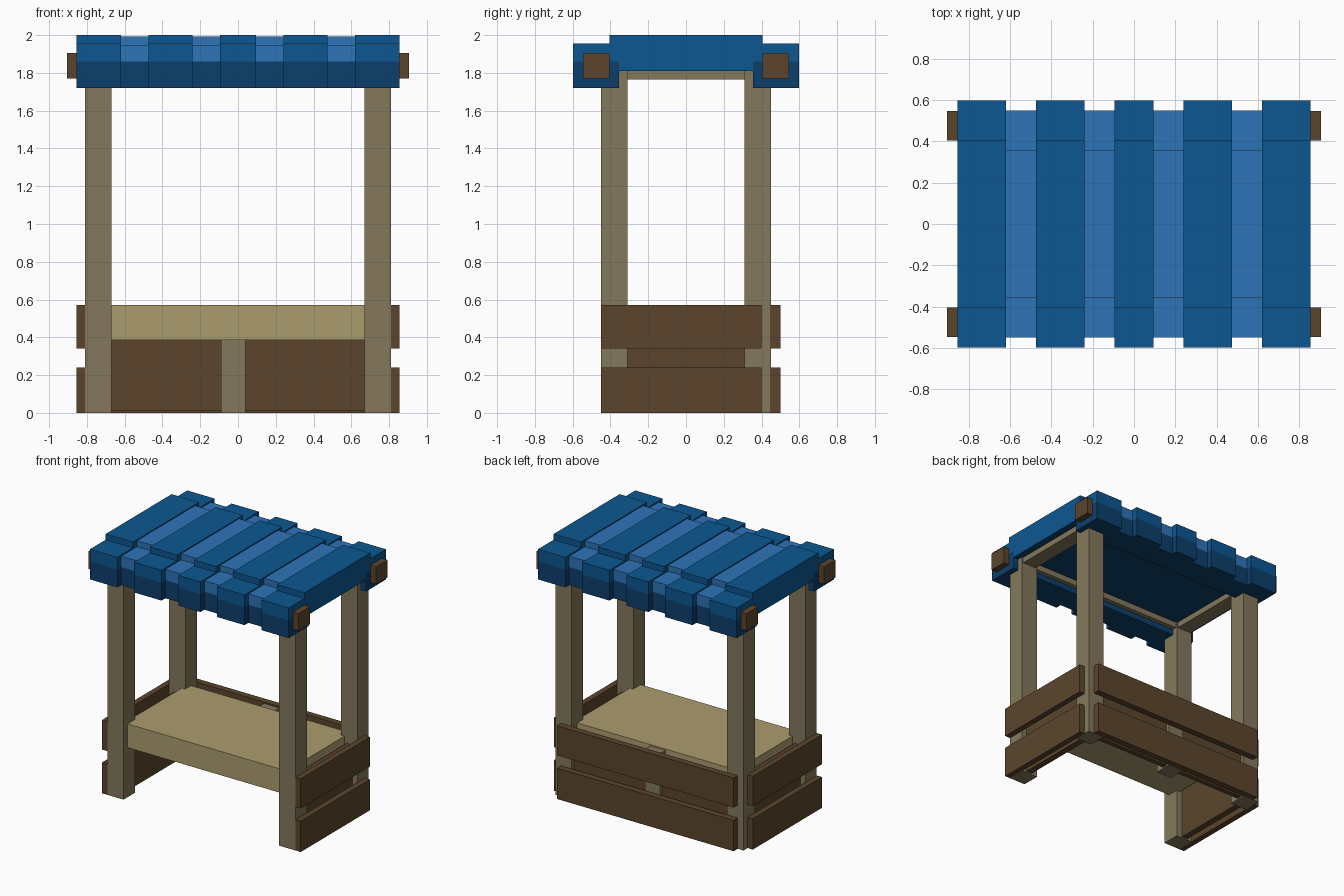
import bpy
import bmesh

if "Cube" in bpy.data.objects:
    bpy.data.objects.remove(bpy.data.objects["Cube"])


def material(name, hex_code):
    rgb = []
    for i in (0, 2, 4):
        c = int(hex_code[i:i + 2], 16) / 255
        rgb.append(c / 12.92 if c <= 0.04045 else ((c + 0.055) / 1.055) ** 2.4)
    m = bpy.data.materials.new(name)
    m.use_nodes = True
    m.diffuse_color = (*rgb, 1)
    m.node_tree.nodes["Principled BSDF"].inputs["Base Color"].default_value = (*rgb, 1)
    return m


POST = material("weathered wood", "85795C")
SHELF = material("pale wood", "AB9C6F")
BROWN = material("dark brown wood", "5B452C")
BLUE = material("awning blue", "0C5792")
LIGHT = material("awning light blue", "2E74B9")
NAVY = material("awning navy hem", "0C3F6C")


def finish(name, bm, mats):
    bmesh.ops.recalc_face_normals(bm, faces=bm.faces)
    mesh = bpy.data.meshes.new(name)
    bm.to_mesh(mesh)
    bm.free()
    for m in mats:
        mesh.materials.append(m)
    ob = bpy.data.objects.new(name, mesh)
    bpy.context.scene.collection.objects.link(ob)
    return ob


def box(name, x, y, z, mat):
    """Box from (min, max) pairs on each axis."""
    bm = bmesh.new()
    bmesh.ops.create_cube(bm, size=1)
    for v in bm.verts:
        v.co = [r[0] if c < 0 else r[1] for c, r in zip(v.co, (x, y, z))]
    return finish(name, bm, [mat])


def mirrored(r, s):
    return r if s > 0 else (-r[1], -r[0])


SIDES = (("right", -1), ("left", 1))
ENDS = (("front", -1), ("back", 1))
PLANK_ROWS = (("lower", (0, 0.24)), ("upper", (0.34, 0.57)))

# Corner posts and the short post at the middle of the back
for sn, sx in SIDES:
    for en, sy in ENDS:
        box(f"{en}_{sn}_post", mirrored((0.67, 0.81), sx),
            mirrored((0.31, 0.45), sy), (0, 1.83), POST)
box("back_middle_post", (-0.09, 0.04), (0.31, 0.449), (0, 0.56), POST)

# Top frame and the poles carrying the awning
for en, sy in ENDS:
    box(f"{en}_top_rail", (-0.67, 0.67), mirrored((0.32, 0.44), sy), (1.765, 1.83), POST)
    box(f"{en}_awning_pole", (-0.905, 0.905), mirrored((0.405, 0.546), sy),
        (1.77, 1.905), BROWN)
for sn, sx in SIDES:
    box(f"{sn}_top_rail", mirrored((0.68, 0.80), sx), (-0.31, 0.31), (1.765, 1.83), POST)

# Counter
box("counter", (-0.70, 0.70), (-0.40, 0.38), (0.385, 0.57), SHELF)

# Outer planks and the inner panels behind their gaps
for row, z in PLANK_ROWS:
    box(f"back_{row}_plank", (-0.76, 0.76), (0.45, 0.50), z, BROWN)
    for sn, sx in SIDES:
        box(f"{sn}_{row}_plank", mirrored((0.81, 0.855), sx), (-0.45, 0.40), z, BROWN)
box("back_panel", (-0.67, 0.67), (0.38, 0.42), (0.01, 0.52), BROWN)
for sn, sx in SIDES:
    box(f"{sn}_panel", mirrored((0.72, 0.77), sx), (-0.31, 0.31), (0.01, 0.52), BROWN)


def awning_stripe(name, x0, x1, reach, step, top, flap_top, mat):
    """Extruded awning section: raised centre with a hanging flap at each end."""
    half = [(step, top), (step, flap_top), (reach, flap_top),
            (reach, 1.72), (0.355, 1.72), (0.355, 1.81)]
    outline = half + [(-y, z) for y, z in reversed(half)]
    bm = bmesh.new()
    face = bm.faces.new([bm.verts.new((x0, y, z)) for y, z in outline])
    ext = bmesh.ops.extrude_face_region(bm, geom=[face])
    for v in ext["geom"]:
        if isinstance(v, bmesh.types.BMVert):
            v.co.x = x1
    for co, no in (((0, 0.355, 0), (0, 1, 0)), ((0, -0.355, 0), (0, 1, 0)),
                   ((0, 0, 1.86), (0, 0, 1))):
        bmesh.ops.bisect_plane(bm, geom=bm.verts[:] + bm.edges[:] + bm.faces[:],
                               plane_co=co, plane_no=no)
    bmesh.ops.recalc_face_normals(bm, faces=bm.faces)
    # Navy hem on the flaps and on the underside
    for f in bm.faces:
        c = f.calc_center_median()
        hem = c.z < 1.86 and abs(c.y) > 0.35
        f.material_index = 1 if hem or f.normal.z < -0.5 else 0
    return finish(name, bm, [mat, NAVY])


# Alternating awning stripes
EDGES = [-0.855, -0.62, -0.475, -0.24, -0.095, 0.095, 0.24, 0.475, 0.62, 0.855]
for i, (a, b) in enumerate(zip(EDGES, EDGES[1:])):
    if i % 2 == 0:
        awning_stripe(f"awning_dark_stripe_{i // 2 + 1}", a, b, 0.598, 0.405, 2.0, 1.955, BLUE)
    else:
        awning_stripe(f"awning_light_stripe_{i // 2 + 1}", a, b, 0.55, 0.357, 1.992, 1.945, LIGHT)
